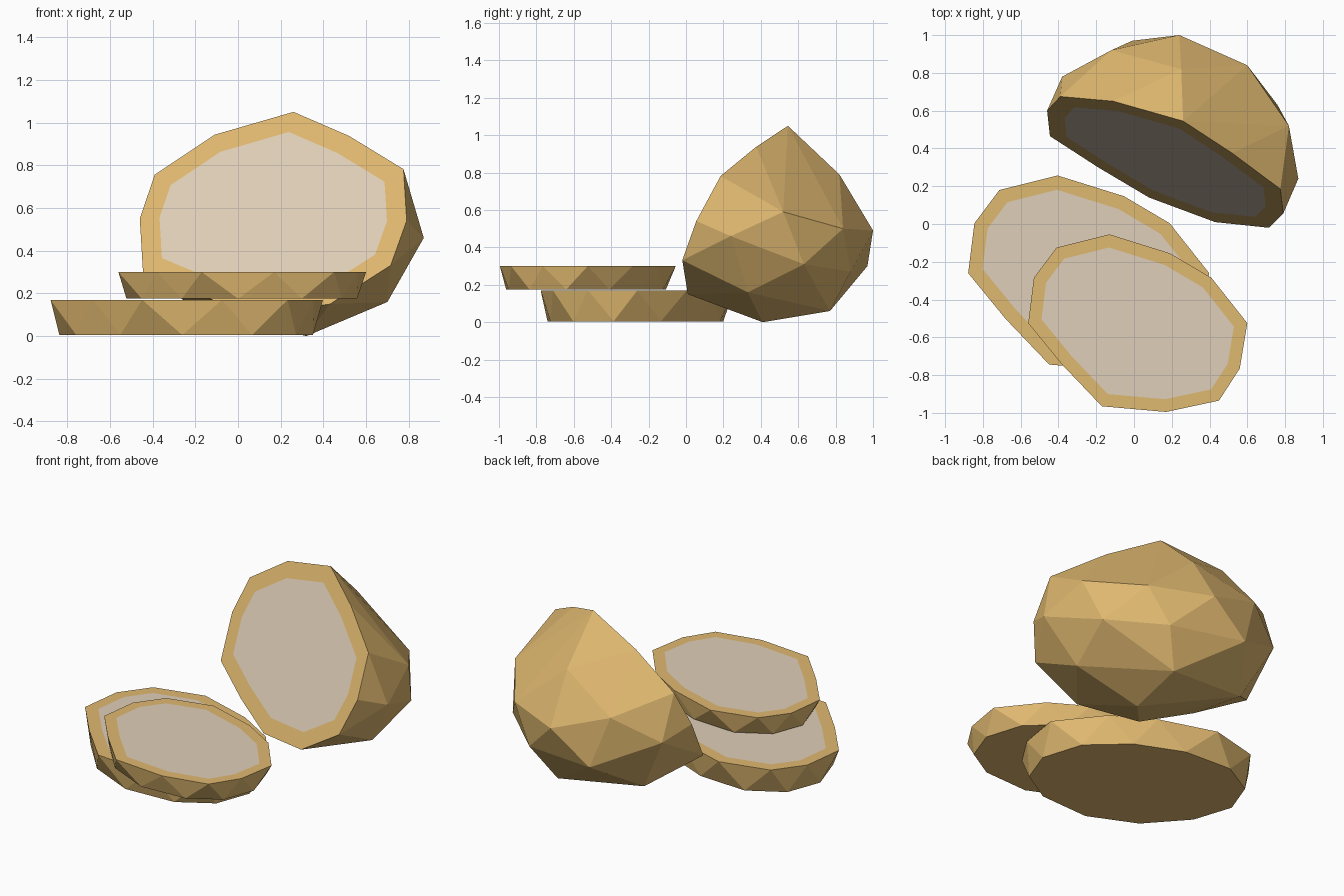
import bpy
import bmesh
from mathutils import Vector

default_cube = bpy.data.objects.get("Cube")
if default_cube:
    bpy.data.objects.remove(default_cube, do_unlink=True)


def make_material(name, colour):
    material = bpy.data.materials.new(name)
    material.use_nodes = True
    material.diffuse_color = (*colour, 1)
    shader = material.node_tree.nodes["Principled BSDF"]
    shader.inputs["Base Color"].default_value = (*colour, 1)
    shader.inputs["Roughness"].default_value = 0.9
    return material


skin = make_material("tan skin", (0.74, 0.48, 0.16))
flesh = make_material("pale flesh", (0.74, 0.62, 0.48))


def inset_flesh(bm, face, rim_width):
    """Leave a skin coloured rim round a cut face and colour the middle as flesh."""
    bmesh.ops.recalc_face_normals(bm, faces=bm.faces[:])
    bmesh.ops.inset_individual(bm, faces=[face], thickness=rim_width, use_even_offset=True)
    face.material_index = 1


def finish(bm, name, location=(0, 0, 0)):
    mesh = bpy.data.meshes.new(name)
    bm.to_mesh(mesh)
    bm.free()
    mesh.materials.append(skin)
    mesh.materials.append(flesh)
    obj = bpy.data.objects.new(name, mesh)
    obj.location = location
    bpy.context.collection.objects.link(obj)
    return obj


# Slice outline, counter-clockwise around its own centre
OUTLINE = [(0.58, 0), (0.39, 0.24), (0.17, 0.37), (-0.15, 0.47),
           (-0.43, 0.4), (-0.55, 0.24), (-0.58, 0), (-0.4, -0.22),
           (-0.19, -0.44), (0.15, -0.47), (0.43, -0.41), (0.54, -0.24)]


def make_slice(name, centre, base, top, size, rim_width):
    """Faceted slab: the lower ring sits halfway between the upper corners."""
    bm = bmesh.new()
    corners = [Vector((x, y, 0)) * size for x, y in OUTLINE]
    count = len(corners)
    upper = [bm.verts.new(c + Vector((0, 0, top - base))) for c in corners]
    lower = [bm.verts.new((c + corners[(i + 1) % count]) * 0.48)
             for i, c in enumerate(corners)]
    for i in range(count):
        j = (i + 1) % count
        bm.faces.new((upper[i], lower[i], upper[j]))
        bm.faces.new((lower[i], lower[j], upper[j]))
    bm.faces.new(lower[::-1])
    cut = bm.faces.new(upper)
    inset_flesh(bm, cut, rim_width)
    return finish(bm, name, (*centre, base))


make_slice("lower_slice", (-0.24, -0.26), 0.005, 0.17, 1.1, 0.073)
make_slice("upper_slice", (0.02, -0.525), 0.175, 0.3, 1.0, 0.067)

# Remaining chunk: rim of the slanted cut, seen in plan
RIM = [(0.26, 0.545), (0.52, 0.375), (0.775, 0.185), (0.79, 0.055),
       (0.715, -0.02), (0.43, 0.01), (0.08, 0.14), (-0.19, 0.3),
       (-0.445, 0.465), (-0.46, 0.6), (-0.39, 0.675), (-0.11, 0.65)]

# Rounded back of the chunk
BACK = [(0.87, 0.24, 0.46), (0.7, 0.33, 0.16), (0.32, 0.41, 0),
        (0.35, 0.77, 0.06), (-0.2, 0.7, 0.13), (0.82, 0.52, 0.59),
        (0.76, 0.63, 0.31), (0.6, 0.84, 0.5), (0.25, 0.82, 0.79),
        (-0.12, 0.92, 0.62), (0.24, 1, 0.49), (-0.01, 0.97, 0.3),
        (-0.38, 0.78, 0.48), (0.47, 0.88, 0.27)]


def cut_height(x, y):
    return 1.05 + 0.843 * (x - 0.26) + 1.951 * (y - 0.545)


def make_chunk():
    bm = bmesh.new()
    rim = [bm.verts.new((x, y, cut_height(x, y))) for x, y in RIM]
    back = [bm.verts.new(point) for point in BACK]
    bmesh.ops.convex_hull(bm, input=rim + back)
    # Replace the triangulated cut with one flat face
    rim_set = set(rim)
    cap = [f for f in bm.faces if all(v in rim_set for v in f.verts)]
    bmesh.ops.delete(bm, geom=cap, context="FACES")
    cut = bm.faces.new(rim)
    inset_flesh(bm, cut, 0.098)
    return finish(bm, "cut_chunk")


make_chunk()
